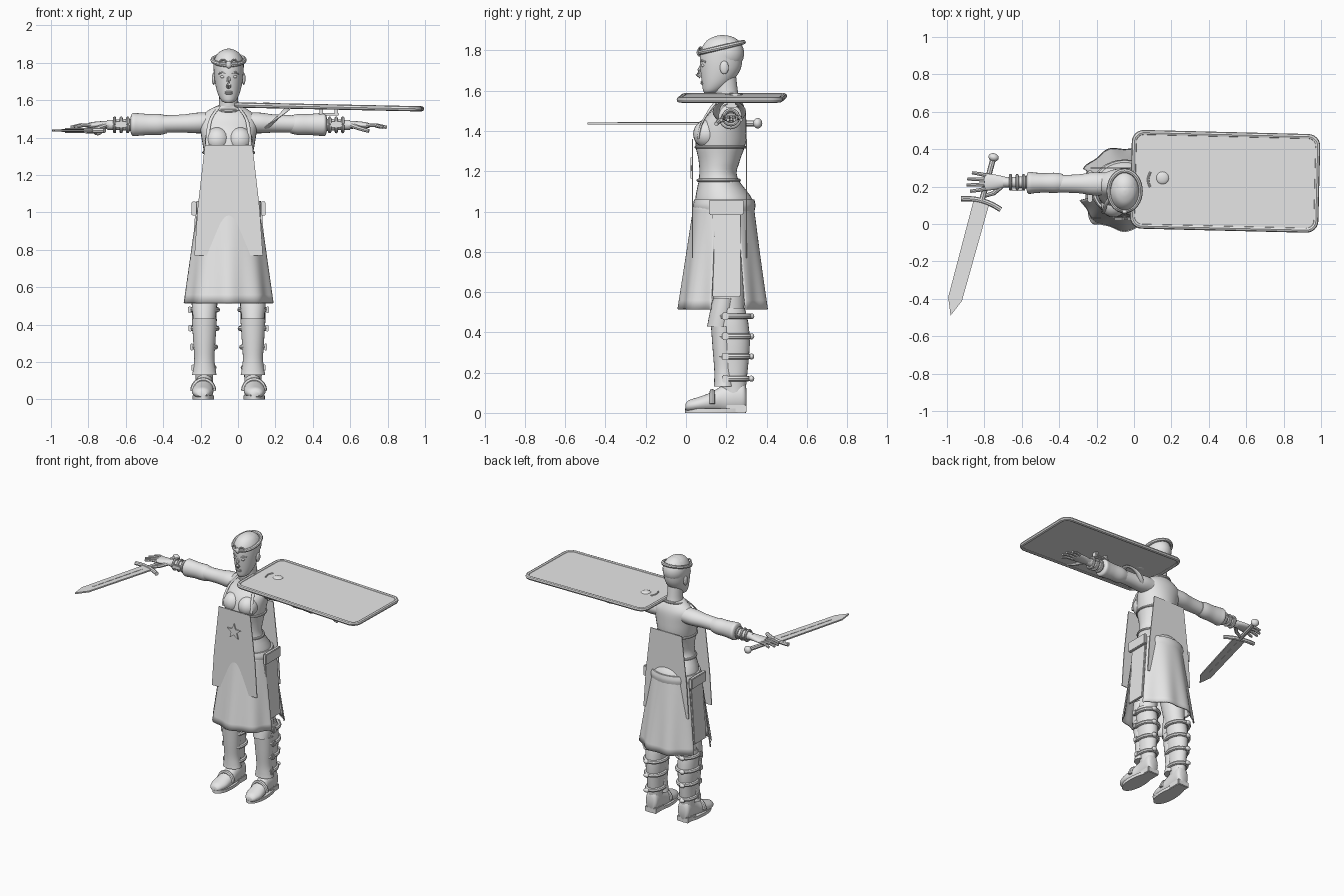
import bpy, bmesh
from math import sin, cos, pi, radians
from mathutils import Vector, Matrix

if "Cube" in bpy.data.objects:
    bpy.data.objects.remove(bpy.data.objects["Cube"])

grey = bpy.data.materials.new("light_grey")
grey.use_nodes = True
grey.diffuse_color = (0.8, 0.8, 0.8, 1)
grey.node_tree.nodes["Principled BSDF"].inputs["Base Color"].default_value = (0.8, 0.8, 0.8, 1)
made = []
CX = -0.05
SIDES = ((1, "left"), (-1, "right"))


def finish(bm, name, mat=None):
    if mat:
        bm.transform(mat)
    bmesh.ops.recalc_face_normals(bm, faces=bm.faces)
    me = bpy.data.meshes.new(name)
    bm.to_mesh(me)
    bm.free()
    me.materials.append(grey)
    ob = bpy.data.objects.new(name, me)
    bpy.context.collection.objects.link(ob)
    made.append(ob)
    return ob


def bridge(bm, rings, closed=True, loop=False):
    n = len(rings[0])
    pairs = list(zip(rings, rings[1:])) + ([(rings[-1], rings[0])] if loop else [])
    for a, b in pairs:
        for i in range(n if closed else n - 1):
            j = (i + 1) % n
            bm.faces.new((a[i], a[j], b[j], b[i]))


def spline(rows, steps):
    rows = [Vector(r) for r in rows]
    out = []
    for i in range(len(rows) - 1):
        a, b = rows[max(i - 1, 0)], rows[i]
        c, d = rows[i + 1], rows[min(i + 2, len(rows) - 1)]
        for k in range(steps):
            t = k / steps
            out.append((2 * b + (c - a) * t + (2 * a - 5 * b + 4 * c - d) * t * t
                        + (3 * b - a - 3 * c + d) * t ** 3) / 2)
    return out + [rows[-1]]


def loft(name, rows, axis="z", steps=4, sides=24):
    """Elliptical sections; each row is position, two centres, two radii."""
    bm = bmesh.new()
    rings = []
    for p, u, v, ru, rv in spline(rows, steps):
        ring = []
        for i in range(sides):
            a, b = u + ru * cos(2 * pi * i / sides), v + rv * sin(2 * pi * i / sides)
            ring.append(bm.verts.new({"z": (a, b, p), "x": (p, a, b), "y": (a, p, b)}[axis]))
        rings.append(ring)
    bridge(bm, rings)
    bm.faces.new(rings[0])
    bm.faces.new(rings[-1])
    return finish(bm, name)


def tube(name, points, radius, sides=8, loop=False, mat=None, tip=1.0, flat=1.0):
    bm = bmesh.new()
    pts = [Vector(p) for p in points]
    n, rings = len(pts), []
    for i, p in enumerate(pts):
        d = pts[(i + 1) % n] - pts[i - 1] if loop else pts[min(i + 1, n - 1)] - pts[max(i - 1, 0)]
        q = d.to_track_quat("Y", "Z")
        r = radius * (1 + (tip - 1) * i / n)
        rings.append([bm.verts.new(p + q @ Vector((r * cos(2 * pi * k / sides), 0, flat * r * sin(2 * pi * k / sides))))
                      for k in range(sides)])
    bridge(bm, rings, loop=loop)
    if not loop:
        bm.faces.new(rings[0])
        bm.faces.new(rings[-1])
    return finish(bm, name, mat)


def box(name, loc, size, rot=(0, "X"), bevel=0.004, mat=None):
    bm = bmesh.new()
    bmesh.ops.create_cube(bm, size=1, matrix=Matrix.Diagonal((*size, 1)))
    bmesh.ops.bevel(bm, geom=bm.edges[:], offset=min(bevel, min(size) * 0.4), segments=2, affect="EDGES")
    m = Matrix.Translation(loc) @ Matrix.Rotation(radians(rot[0]), 4, rot[1])
    return finish(bm, name, mat @ m if mat else m)


def ball(name, loc, scale, mat=None):
    bm = bmesh.new()
    bmesh.ops.create_uvsphere(bm, u_segments=20, v_segments=12, radius=1)
    m = Matrix.Translation(loc) @ Matrix.Diagonal((*scale, 1))
    return finish(bm, name, mat @ m if mat else m)


def plate(name, outline, thick, mat=None):
    """Flat outline in local XY, extruded along local Z."""
    bm = bmesh.new()
    f = bm.faces.new([bm.verts.new((x, y, -thick / 2)) for x, y in outline])
    g = bmesh.ops.extrude_face_region(bm, geom=[f])["geom"]
    bmesh.ops.translate(bm, vec=(0, 0, thick), verts=[v for v in g if isinstance(v, bmesh.types.BMVert)])
    return finish(bm, name, mat)


def oval(cx, cy, z, rx, ry, tilt=0, n=36):
    return [(cx + rx * cos(2 * pi * i / n), cy + ry * sin(2 * pi * i / n),
             z + tilt * sin(2 * pi * i / n)) for i in range(n)]


def skirt(name, a0, a1, top, low, n=48):
    """Pleated cloth panel that flares toward its hem."""
    bm = bmesh.new()
    rings = []
    for k in range(13):
        t = k / 12
        ring = []
        for i in range(n + 1):
            a = radians(a0 + (a1 - a0) * i / n)
            w = 1 + 0.035 * t * cos(9 * a + pi / 2)
            ring.append(bm.verts.new((CX + (0.172 + 0.073 * t) * w * cos(a),
                                      0.187 + (0.147 + 0.075 * t) * w * sin(a), top + (low - top) * t)))
        rings.append(ring)
    bridge(bm, rings, closed=False)
    ob = finish(bm, name)
    ob.modifiers.new("cloth", "SOLIDIFY").thickness = 0.008


# Torso, bust and neck
loft("torso", [(0.96, CX, 0.19, 0.15, 0.13), (1.05, CX, 0.19, 0.163, 0.145), (1.17, CX, 0.16, 0.12, 0.095),
               (1.25, CX, 0.165, 0.12, 0.102), (1.34, CX, 0.172, 0.135, 0.125), (1.43, CX, 0.185, 0.15, 0.115),
               (1.5, CX, 0.21, 0.155, 0.085), (1.545, CX, 0.21, 0.11, 0.068), (1.57, CX, 0.2, 0.06, 0.06)], sides=32)
loft("neck", [(1.53, CX, 0.21, 0.065, 0.065), (1.58, CX, 0.2, 0.052, 0.06), (1.68, CX, 0.19, 0.05, 0.058)])
for s, side in SIDES:
    ball(side + "_bust", (CX + s * 0.06, 0.105, 1.385), (0.068, 0.07, 0.07))
    tube(side + "_lapel", spline([(CX + s * 0.055, 0.16, 1.56), (CX + s * 0.095, 0.115, 1.5),
                                  (CX + s * 0.11, 0.075, 1.43), (CX + s * 0.115, 0.06, 1.36)], 4), 0.01, flat=0.5)
for name, z, y, rx, ry in (("chest_strap", 1.32, 0.171, 0.134, 0.121), ("waist_belt", 1.155, 0.162, 0.127, 0.102)):
    tube(name, oval(CX, y, z, rx, ry), 0.008, loop=True)
loft("hip_band", [(1.0, CX, 0.19, 0.178, 0.15), (1.03, CX, 0.19, 0.182, 0.155), (1.06, CX, 0.19, 0.172, 0.15)], sides=32)
tube("collar", oval(CX, 0.205, 1.555, 0.07, 0.065, 0.012), 0.009, loop=True)

# Skirt panels and the stiff front and back tabards
skirt("front_skirt", -164, -16, 1.05, 0.515)
skirt("back_skirt", 28, 152, 1.05, 0.515)
upright = Matrix.Rotation(pi / 2, 4, "X")
shape = [(-0.183, 0.77), (0.183, 0.77), (0.166, 1.02), (0.127, 1.36), (-0.127, 1.36), (-0.166, 1.02)]
for name, y in (("front_tabard", 0.033), ("back_tabard", 0.3)):
    plate(name, shape, 0.006, Matrix.Translation((CX, y, 0)) @ upright)
star = [((0.058 if i % 2 == 0 else 0.024) * sin(i * pi / 5), (0.058 if i % 2 == 0 else 0.024) * cos(i * pi / 5))
        for i in range(10)]
plate("star_badge", star, 0.008, Matrix.Translation((CX, 0.026, 1.21)) @ upright)

# Head, face and circlet
loft("head", [(1.585, CX, 0.115, 0.018, 0.02), (1.6, CX, 0.13, 0.04, 0.045), (1.64, CX, 0.152, 0.06, 0.073),
              (1.7, CX, 0.17, 0.074, 0.098), (1.76, CX, 0.175, 0.08, 0.106), (1.81, CX, 0.18, 0.079, 0.103),
              (1.85, CX, 0.18, 0.058, 0.075), (1.87, CX, 0.18, 0.028, 0.036), (1.876, CX, 0.18, 0.004, 0.005)], sides=32)
ball("hair_cap", (CX, 0.195, 1.785), (0.081, 0.094, 0.09))
tube("circlet", oval(CX, 0.177, 1.815, 0.085, 0.108, 0.026), 0.012, loop=True)
ball("circlet_gem", (CX, 0.065, 1.79), (0.016, 0.012, 0.02))
tube("nose", [(CX, 0.085, 1.735), (CX, 0.066, 1.7), (CX, 0.058, 1.682), (CX, 0.075, 1.672)], 0.009, tip=1.6)
for z in (1.644, 1.636):
    ball("lip", (CX, 0.083, z), (0.021, 0.011, 0.006))
for s, side in SIDES:
    ball(side + "_eye", (CX + s * 0.031, 0.085, 1.725), (0.014, 0.01, 0.008))
    tube(side + "_brow", [(CX + s * 0.013, 0.075, 1.742), (CX + s * 0.035, 0.08, 1.75), (CX + s * 0.053, 0.098, 1.742)], 0.005)
    ball(side + "_ear", (CX + s * 0.08, 0.19, 1.715), (0.01, 0.022, 0.033))
    tube(side + "_circlet_scroll", [(CX + s * (0.03 + 0.016 * cos(a)), 0.071 + 0.006 * cos(a), 1.8 + 0.016 * sin(a))
                                    for a in (i * pi / 6 for i in range(12))], 0.005, loop=True)

# Arms, cuffs, bracelets and hands
for s, side in SIDES:
    def ax(d):
        return CX + s * d
    loft(side + "_upper_arm", [(ax(d), 0.215, z, ry, rz) for d, z, ry, rz in (
        (0.1, 1.48, 0.06, 0.055), (0.17, 1.478, 0.062, 0.055), (0.25, 1.475, 0.05, 0.048), (0.38, 1.472, 0.046, 0.046))], "x")
    loft(side + "_sleeve_cuff", [(ax(d), 0.22, 1.47, ry, rz) for d, ry, rz in (
        (0.33, 0.047, 0.047), (0.37, 0.054, 0.056), (0.43, 0.052, 0.056), (0.48, 0.055, 0.06), (0.515, 0.058, 0.06),
        (0.525, 0.035, 0.035))], "x")
    loft(side + "_forearm", [(ax(d), 0.223, 1.468, r, r) for d, r in ((0.48, 0.037), (0.56, 0.03), (0.65, 0.026))], "x")
    for d in (0.54, 0.575, 0.61):
        tube(side + "_bracelet", [(ax(d), y, z) for y, z, _ in oval(0.223, 1.468, 0, 0.036, 0.036)], 0.009, loop=True)
    box(side + "_bracelet_buckle", (ax(0.575), 0.183, 1.47), (0.06, 0.015, 0.03))
    loft(side + "_palm", [(ax(d), 0.224, z, ry, rz) for d, z, ry, rz in (
        (0.63, 1.468, 0.026, 0.023), (0.68, 1.468, 0.038, 0.02), (0.73, 1.466, 0.045, 0.017), (0.75, 1.465, 0.042, 0.013))], "x")
    for i, length in enumerate((0.09, 0.11, 0.105, 0.08)):
        y = 0.19 + 0.023 * i
        tube(side + "_finger", [(ax(0.735), y, 1.465), (ax(0.735 + length * 0.5), y + 0.006 * (i - 1.5), 1.467),
                                (ax(0.735 + length), y + 0.01 * (i - 1.5), 1.455)], 0.011, tip=0.65)
    tube(side + "_thumb", [(ax(0.66), 0.2, 1.465), (ax(0.7), 0.165, 1.45), (ax(0.75), 0.15, 1.435)], 0.014, tip=0.6)

# Legs, tall boots, straps and shoes
for s, side in SIDES:
    lx = CX + s * 0.13
    loft(side + "_thigh", [(0.42, lx, 0.22, 0.055, 0.065), (0.6, CX + s * 0.115, 0.21, 0.07, 0.08),
                           (0.85, CX + s * 0.09, 0.19, 0.083, 0.1), (1.0, CX + s * 0.08, 0.19, 0.08, 0.12)])
    box(side + "_side_tasset", (CX + s * 0.187, 0.2, 0.785), (0.014, 0.14, 0.42), (s * -4, "Y"))
    box(side + "_hip_pouch", (CX + s * 0.185, 0.2, 1.02), (0.025, 0.17, 0.075))
    loft(side + "_boot", [(0.08, lx, 0.24, 0.045, 0.055), (0.15, lx, 0.235, 0.048, 0.065), (0.25, lx, 0.232, 0.054, 0.078),
                          (0.35, lx, 0.232, 0.062, 0.085), (0.45, lx, 0.227, 0.066, 0.082), (0.52, lx, 0.222, 0.062, 0.07)])
    loft(side + "_shin_guard", [(0.13, lx, 0.19, 0.066, 0.052), (0.16, lx, 0.19, 0.06, 0.05), (0.22, lx, 0.19, 0.054, 0.05),
                                (0.32, lx, 0.185, 0.06, 0.053), (0.43, lx, 0.18, 0.067, 0.056)])
    loft(side + "_knee_guard", [(0.43, lx, 0.165, 0.06, 0.06), (0.5, lx, 0.178, 0.067, 0.06), (0.57, lx, 0.19, 0.07, 0.055)])
    for z, r in ((0.17, 0.052), (0.28, 0.06), (0.38, 0.068), (0.48, 0.07)):
        tube(side + "_boot_strap", oval(lx, 0.232, z, r, r * 0.6 + 0.045), 0.014, loop=True)
        box(side + "_strap_buckle", (lx + s * (r + 0.008), 0.195, z), (0.016, 0.032, 0.036))
        ball(side + "_strap_end", (lx + s * 0.015, 0.325, z), (0.02, 0.014, 0.015))
    loft(side + "_shoe", [(y, lx + s * dx, z, rx, rz) for y, dx, z, rx, rz in (
        (-0.002, 0.012, 0.03, 0.025, 0.016), (0.015, 0.012, 0.035, 0.042, 0.028), (0.06, 0.01, 0.042, 0.057, 0.036),
        (0.12, 0.006, 0.052, 0.055, 0.048), (0.18, 0, 0.068, 0.047, 0.066), (0.24, 0, 0.08, 0.047, 0.078),
        (0.285, 0, 0.08, 0.045, 0.075), (0.3, 0, 0.07, 0.03, 0.05))], "y")
    sole = [(lx + s * 0.006 + 0.057 * cos(a) * (1 - 0.15 * sin(a)), 0.147 + 0.151 * sin(a))
            for a in (i * pi / 16 for i in range(32))]
    plate(side + "_sole", sole, 0.022, Matrix.Translation((0, 0, 0.011)))
    box(side + "_heel", (lx, 0.25, 0.02), (0.09, 0.1, 0.04))
    tube(side + "_instep_strap", [(lx + s * 0.006 + 0.056 * cos(a), 0.13, 0.045 + 0.06 * sin(a))
                                  for a in (i * pi / 10 for i in range(11))], 0.014)

# Sword lying flat under the right hand
blade_frame = Matrix.Translation((-0.815, 0.12, 1.438)) @ Matrix.Rotation(radians(164.8), 4, "Z")
plate("blade", [(-0.043, 0), (0.043, 0), (0.038, 0.54), (0, 0.632), (-0.038, 0.54)], 0.01, blade_frame)
box("blade_fuller", (0, 0.26, 0), (0.014, 0.44, 0.014), mat=blade_frame)
tube("sword_guard", [(x / 100, 0.02 * (x / 11) ** 2 - 0.005, 0) for x in range(-11, 12, 2)], 0.014, mat=blade_frame)
tube("sword_grip", [(0, 0, 0), (0, -0.23, 0)], 0.015, mat=blade_frame)
ball("sword_pommel", (0, -0.245, 0), (0.028, 0.022, 0.026), blade_frame)

# Long rounded shield above the left arm
shield_frame = (Matrix.Translation((0.487, 0.228, 1.564)) @ Matrix.Rotation(radians(-1.4), 4, "Z")
                @ Matrix.Rotation(radians(1.2), 4, "Y"))


def rounded(w, h, r):
    return [(sx * (w - r) + r * cos(a + k * pi / 12), sy * (h - r) + r * sin(a + k * pi / 12))
            for sx, sy, a in ((1, 1, 0), (-1, 1, pi / 2), (-1, -1, pi), (1, -1, 3 * pi / 2)) for k in range(7)]


plate("shield_board", rounded(0.49, 0.25, 0.05), 0.014, shield_frame)
tube("shield_rim", [(x, y, 0) for x, y in rounded(0.49, 0.25, 0.05)], 0.014, loop=True, mat=shield_frame)
ball("shield_stud", (-0.335, 0.01, 0.003), (0.035, 0.035, 0.014), shield_frame)
tube("shield_slot_trim", [(-0.4 - 0.012 * cos(i * pi / 8), 0.0 + 0.01 * i, 0.008) for i in range(-4, 5)], 0.006, mat=shield_frame)
tube("arm_strap", [(0.2 + 0.06 * sin(a), 0.215 + 0.065 * cos(a), 1.495 + 0.055 * sin(a))
                   for a in (i * pi / 12 for i in range(24))], 0.018, loop=True, flat=0.4)
box("hand_bracket", (0.485, 0.225, 1.525), (0.11, 0.06, 0.015))
for x in (0.445, 0.525):
    box("bracket_post", (x, 0.225, 1.543), (0.02, 0.04, 0.04))

bpy.ops.object.select_all(action="DESELECT")
for ob in made:
    ob.select_set(True)
bpy.context.view_layer.objects.active = made[0]
bpy.ops.object.shade_smooth_by_angle(angle=radians(40))
